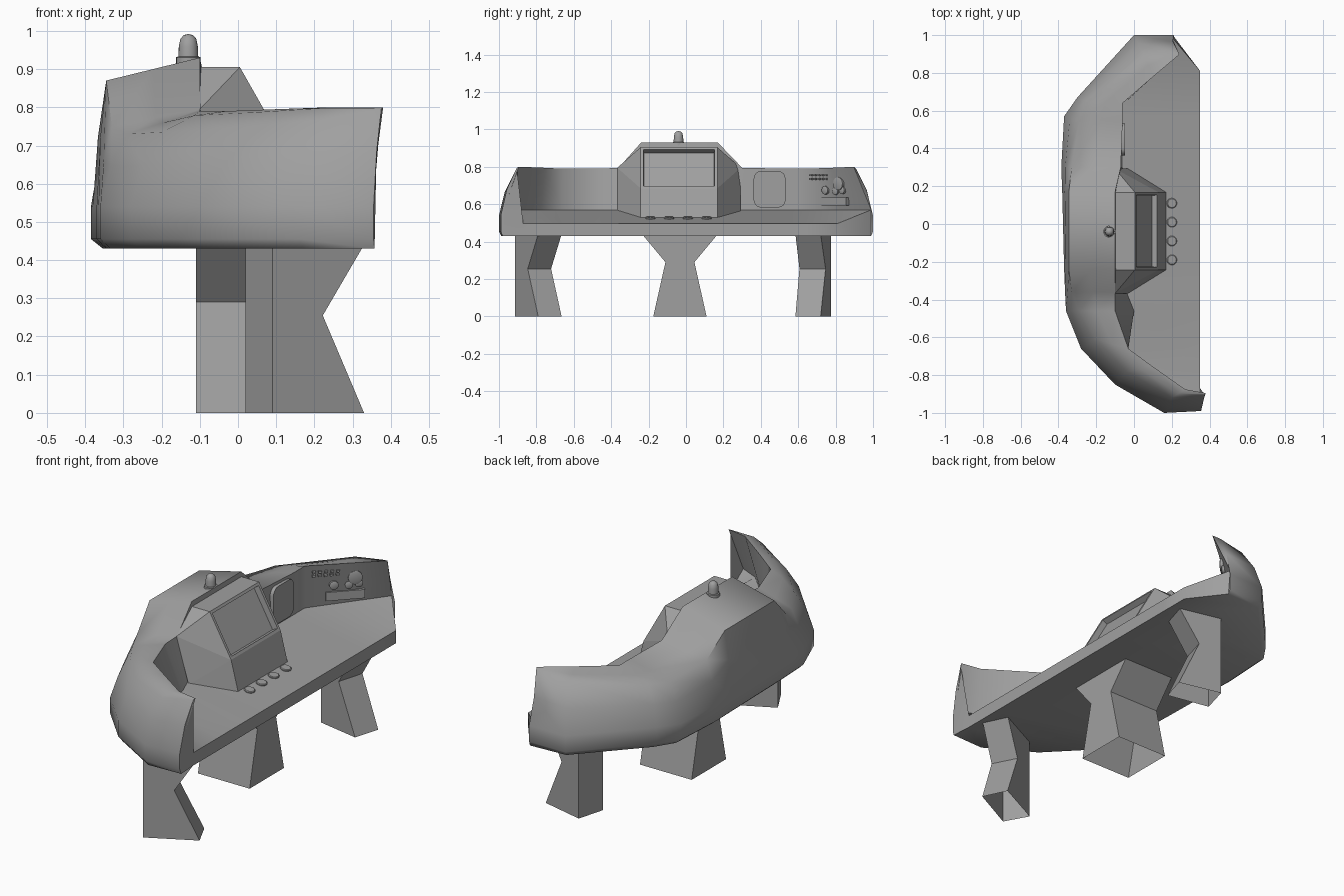
import bpy, bmesh, math
from mathutils import Vector, Matrix

if "Cube" in bpy.data.objects:
    bpy.data.objects.remove(bpy.data.objects["Cube"])

GREY = bpy.data.materials.new("dark_grey")
GREY.diffuse_color = (.35, .35, .35, 1)
GREY.use_nodes = True
GREY.node_tree.nodes["Principled BSDF"].inputs["Base Color"].default_value = GREY.diffuse_color


def finish(bm, name, angle=None):
    bmesh.ops.recalc_face_normals(bm, faces=bm.faces)
    me = bpy.data.meshes.new(name)
    bm.to_mesh(me)
    bm.free()
    me.materials.append(GREY)
    ob = bpy.data.objects.new(name, me)
    bpy.context.collection.objects.link(ob)
    if angle:
        me.shade_smooth()
        me.set_sharp_from_angle(angle=math.radians(angle))
    return ob


def loft(name, rings, caps=True, angle=None):
    """Skin closed rings of equal point count."""
    bm = bmesh.new()
    vs = [[bm.verts.new(p) for p in r] for r in rings]
    n = len(vs[0])
    for a, b in zip(vs, vs[1:]):
        for i in range(n):
            j = (i + 1) % n
            bm.faces.new((a[i], a[j], b[j], b[i]))
    if caps:
        ends = [bm.faces.new(vs[0]), bm.faces.new(vs[-1])]
        bmesh.ops.triangulate(bm, faces=ends)
    bmesh.ops.remove_doubles(bm, verts=bm.verts, dist=1e-4)
    return finish(bm, name, angle)


def turned(name, profile, loc, rot=None, seg=20):
    """Closed solid of revolution from (radius, height) points."""
    bm = bmesh.new()
    vs = [bm.verts.new((r, 0, z)) for r, z in profile]
    es = [bm.edges.new(p) for p in zip(vs, vs[1:])]
    bmesh.ops.spin(bm, geom=vs + es, cent=(0, 0, 0), axis=(0, 0, 1),
                   angle=2 * math.pi, steps=seg)
    bmesh.ops.remove_doubles(bm, verts=bm.verts, dist=1e-4)
    ob = finish(bm, name, 35)
    ob.matrix_world = Matrix.Translation(loc) @ (rot or Matrix())
    return ob


def box(name, loc, size, turn=0, bevel=0, seg=1):
    bm = bmesh.new()
    bmesh.ops.create_cube(bm, size=1)
    bmesh.ops.scale(bm, vec=size, verts=bm.verts)
    if bevel:
        long = [e for e in bm.edges
                if abs((e.verts[0].co - e.verts[1].co).normalized().x) > .9]
        bmesh.ops.bevel(bm, geom=long, offset=bevel, segments=seg,
                        affect='EDGES', profile=.5)
    ob = finish(bm, name, 35)
    ob.matrix_world = Matrix.Translation(loc) @ Matrix.Rotation(turn, 4, 'Z')
    return ob


# Console body: desk top, wrap-around wall and hump.
# Station: outer foot xy, shoulder xyz, inner rim xyz, inner base xy
stations = [
    (.21, 1, .20, .91, .79, .24, .897, .80, .20, .99),
    (0, 1, .05, .9, .77, .10, .779, .795, .07, .815),
    (-.30, .67, -.24, .65, .74, -.06, .64, .79, -.06, .64),
    (-.37, .57, -.29, .55, .73, -.06, .55, .79, -.06, .55),
    (-.385, .30, -.33, .30, .76, -.07, .30, .795, -.06, .30),
    (-.38, .17, -.345, .17, .87, -.10, .17, .93, -.06, .17),
    (-.37, -.24, -.345, -.24, .87, -.10, -.24, .93, -.05, -.24),
    (-.365, -.36, -.33, -.36, .75, -.10, -.36, .795, -.04, -.36),
    (-.36, -.46, -.29, -.46, .73, -.10, -.46, .79, 0, -.46),
    (-.28, -.66, -.20, -.61, .735, -.03, -.66, .79, -.03, -.66),
    (-.10, -.85, -.04, -.78, .745, .10, -.755, .795, .10, -.775),
    (.16, -1, .20, -.92, .765, .27, -.875, .80, .25, -.93),
    (.355, -.99, .375, -.905, .795, .38, -.895, .80, .35, -.975),
]
rings = []
for wx, wy, sx, sy, sz, rx, ry, rz, bx, by in stations:
    yf = max(-.87, min(.81, by))
    foot, sh, rim = Vector((wx, wy, .54)), Vector((sx, sy, sz)), Vector((rx, ry, rz))
    out = (foot - sh) * Vector((1, 1, 0))
    mid = foot.lerp(sh, .55) + out * .17
    top = sh.lerp(rim, .5) + Vector((0, 0, .016 if -.98 < wy < -.6 or wy == -1 else 0))
    inn = foot.lerp(Vector((rx, ry, 0)), .1)
    rings.append([(.35, yf, .43), (.35, yf, .497), (bx, by, .57), rim, top,
                  sh, mid, foot, (wx, wy, .455), (inn.x, inn.y, .43)])
loft("console_body", rings, angle=58)

# Monitor housing with a recessed sloping screen
bm = bmesh.new()
prof = [(.17, .205, .53), (.13, .205, .685), (.005, .205, .905),
        (-.10, .205, .905), (-.10, .33, .795), (-.03, .33, .56)]
L, R = [[bm.verts.new((x, -.0375 + s * w, z)) for x, w, z in prof] for s in (-1, 1)]
for side in (L, R):
    for tri in ((0, 1, 5), (1, 2, 4), (1, 4, 5), (2, 3, 4)):
        bm.faces.new([side[i] for i in tri])
faces = [bm.faces.new((L[i], R[i], R[i + 1], L[i + 1])) for i in range(3)]
faces += [bm.faces.new((L[3], R[3], R[4], L[4])), bm.faces.new((L[4], R[4], R[5], L[5]))]
bm.faces.new((L[5], R[5], R[0], L[0]))
bmesh.ops.recalc_face_normals(bm, faces=bm.faces)
screen = faces[1]
bmesh.ops.inset_individual(bm, faces=[screen], thickness=.02)
bmesh.ops.inset_individual(bm, faces=[screen], thickness=.004, depth=-.03)
finish(bm, "monitor_housing")

# Row of desk buttons, tilted with the desk
tilt = Matrix.Rotation(math.atan(.073 / .41), 4, 'Y')
for i in range(4):
    turned(f"desk_button_{i + 1}", [(0, -.01), (.027, -.01), (.027, .004), (.023, .007), (0, .007)],
           (.2, .11 - .1 * i, .525), tilt)

# Warning beacon on the hump
turned("beacon", [(0, -.01), (.032, -.01), (.032, .012), (.026, .014), (.025, .04),
                  (.021, .06), (.012, .07), (0, .073)], (-.13, -.04, .919))

# Rounded pad on the inner wall
box("wall_pad", (-.06, .447, .68), (.024, .17, .195), bevel=.04, seg=4)


# Controls on the angled inner wall at the end
def on_wall(y, z):
    f = (z - .57) / .23
    ex, ey = .2 + .04 * f, .99 - .093 * f
    return Vector((-.06 + (y - .64) / (ey - .64) * (ex + .06), y, z))


turn = math.atan2(.3, .29) - math.pi / 2
lay = Matrix.Rotation(turn, 4, 'Z') @ Matrix.Rotation(math.pi / 2, 4, 'Y')
for r in range(2):
    for c in range(5):
        box(f"wall_key_{r}_{c}", on_wall(.67 + .02 * c, .735 + .02 * r), (.016, .016, .01), turn)
for i, (y, z, rad) in enumerate([(.815, .71, .035), (.745, .675, .022), (.80, .67, .02), (.835, .675, .02)]):
    turned(f"wall_dial_{i + 1}", [(0, -.01), (rad, -.01), (rad, .006), (rad * .7, .009), (0, .009)],
           on_wall(y, z), lay)
box("wall_tray", on_wall(.795, .615), (.02, .19, .045), turn)


# Waisted legs: plan quad back-pair / front-pair, front pinched at the waist
def end_leg(name, back, front, pinch=.45):
    rings = []
    for z, k in ((0, 0), (.255, pinch), (.44, 0)):
        b = [Vector((*p, z)) for p in back]
        f = [Vector((*p, z)).lerp(q, k) for p, q in zip(front, b)]
        rings.append([b[0], b[1], f[1], f[0]])
    loft(name, rings, caps=False)


end_leg("leg_front_end", [(.09, -.915), (.02, -.79)], [(.33, -.79), (.27, -.665)])
end_leg("leg_back_end", [(.08, .775), (.04, .63)], [(.31, .72), (.27, .585)], .48)
loft("leg_middle", [[(-.11, a, z), (.19, a, z), (.19, b, z), (-.11, b, z)]
                    for a, b, z in ((-.175, .11, 0), (-.11, .045, .29), (-.235, .17, .44))], caps=False)
